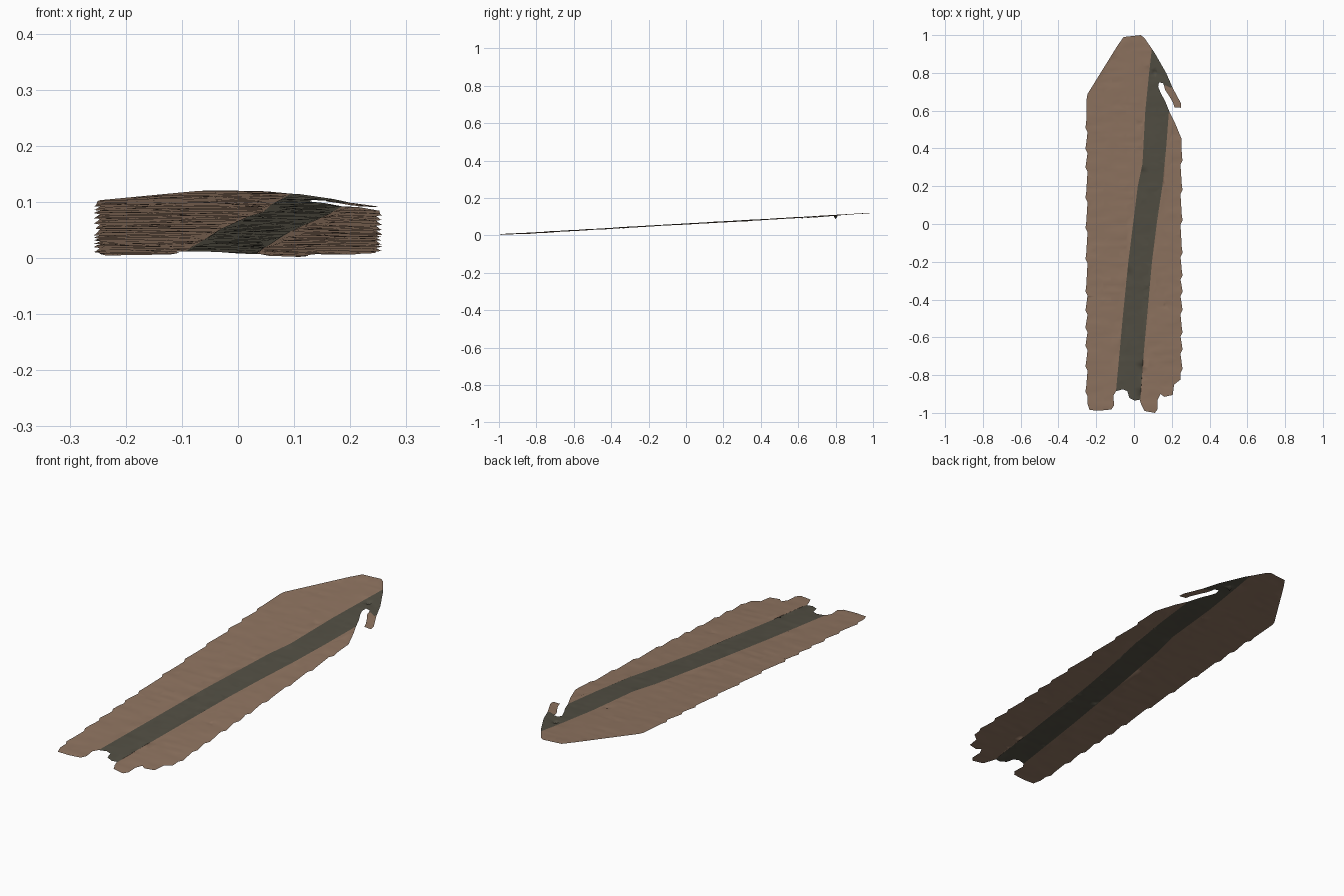
import bpy, bmesh, math, random
from mathutils import Vector, noise
from mathutils.geometry import delaunay_2d_cdt

if "Cube" in bpy.data.objects:
    bpy.data.objects.remove(bpy.data.objects["Cube"])

random.seed(4)


def material(name, rgb):
    m = bpy.data.materials.new(name)
    m.diffuse_color = (*rgb, 1)
    m.use_nodes = True
    m.node_tree.nodes["Principled BSDF"].inputs["Base Color"].default_value = m.diffuse_color
    return m


def inside(p, poly):
    hit = False
    for (x1, y1), (x2, y2) in zip(poly, poly[1:] + poly[:1]):
        if (y1 > p[1]) != (y2 > p[1]) and p[0] < x1 + (p[1] - y1) * (x2 - x1) / (y2 - y1):
            hit = not hit
    return hit


def ragged_side(sign, y0, y1):
    """Scalloped long edge with small irregular teeth."""
    pts, y = [], y0 + 0.03
    while y < y1 - 0.06:
        pts += [(sign * 0.246, y), (sign * 0.257, y + 0.022), (sign * 0.253, y + 0.05)]
        y += random.uniform(0.08, 0.18)
    return pts


# Outline: torn near end, long right side, hooked strand, pointed far end
near_end = [(-.247, -.95), (-.235, -.985), (-.18, -.988), (-.12, -.982), (-.105, -.96), (-.11, -.91),
            (-.095, -.885), (-.06, -.875), (-.035, -.885), (-.025, -.92), (.005, -.935), (.03, -.93),
            (.04, -.96), (.055, -.99), (.11, -1.0), (.125, -.98), (.125, -.93), (.14, -.90),
            (.16, -.915), (.205, -.905), (.212, -.85), (.245, -.825)]
hook = [(.252, .45), (.215, .54), (.185, .6), (.165, .65), (.143, .69), (.128, .725), (.132, .75),
        (.155, .745), (.165, .71), (.185, .68), (.205, .645), (.215, .618), (.25, .615),
        (.248, .64), (.205, .72), (.17, .80), (.11, .905), (.055, .985)]
far_end = [(.035, 1.0), (-.055, .99), (-.09, .94), (-.245, .69), (-.25, .67)]
outline = (near_end + ragged_side(1, -.82, .45) + hook + far_end
           + ragged_side(-1, -.94, .66)[::-1])

# Path running lengthways across the ground
path = [(-.11, -1.05), (-.092, -.85), (-.06, -.5), (-.03, -.2), (.02, .2), (.045, .32), (.06, .6),
        (.08, .8), (.096, .94), (.14, .96), (.22, .75), (.195, .72), (.165, .735), (.14, .72),
        (.145, .69), (.185, .6), (.17, .4), (.15, .2), (.12, .0), (.095, -.2), (.05, -.7),
        (.033, -.93), (.03, -1.05)]

PITS = [(.11, .80, .02), (.035, .53, .005), (.165, -.43, .003)]


def height(x, y):
    z = .0625 + .058 * y - .02 * max(x, 0)
    z += .0022 * noise.noise(Vector((x * 7, y * 38, 0)))      # fine ripples
    z += .002 * noise.noise(Vector((x * 5, y * 3, 4)))        # broad swells
    if x > .14 and y > .6:
        z -= .03 * (x - .14)                                  # drooping strand
    for px, py, depth in PITS:
        z -= depth * max(0, 1 - math.hypot(x - px, y - py) / .014)
    return max(z, 0)


def ring_edges(start, count):
    return [(start + i, start + (i + 1) % count) for i in range(count)]


# Constrained points: outline and path border, then interior sample points
points = outline + path
edges = ring_edges(0, len(outline)) + ring_edges(len(outline), len(path))
for j in range(131):
    for i in range(13):
        p = (-.24 + .04 * i + random.uniform(-.008, .008), -.99 + .0152 * j)
        if inside(p, outline):
            points.append(p)
for px, py, depth in PITS:
    points.append((px, py))
    points += [(px + .013 * math.cos(a), py + .013 * math.sin(a))
               for a in (k * math.pi / 3 for k in range(6))]

verts, _, faces = delaunay_2d_cdt([Vector(p) for p in points], edges, [], 0, 1e-5)[:3]

# Ground sheet
bm = bmesh.new()
bv = [bm.verts.new((v.x, v.y, height(v.x, v.y))) for v in verts]
for f in faces:
    c = sum((verts[i] for i in f), Vector((0, 0))) / len(f)
    if inside(c, outline):
        face = bm.faces.new([bv[i] for i in f])
        face.material_index = int(inside(c, path))
        face.normal_update()
        if face.normal.z < 0:
            face.normal_flip()
bmesh.ops.delete(bm, geom=[v for v in bm.verts if not v.link_faces], context='VERTS')
mesh = bpy.data.meshes.new("ground_strip")
bm.to_mesh(mesh)
bm.free()
mesh.materials.append(material("earth_brown", (.275, .175, .118)))
mesh.materials.append(material("path_grey", (.085, .078, .057)))
ground = bpy.data.objects.new("ground_strip", mesh)
bpy.context.collection.objects.link(ground)
for p in mesh.polygons:
    p.use_smooth = True
